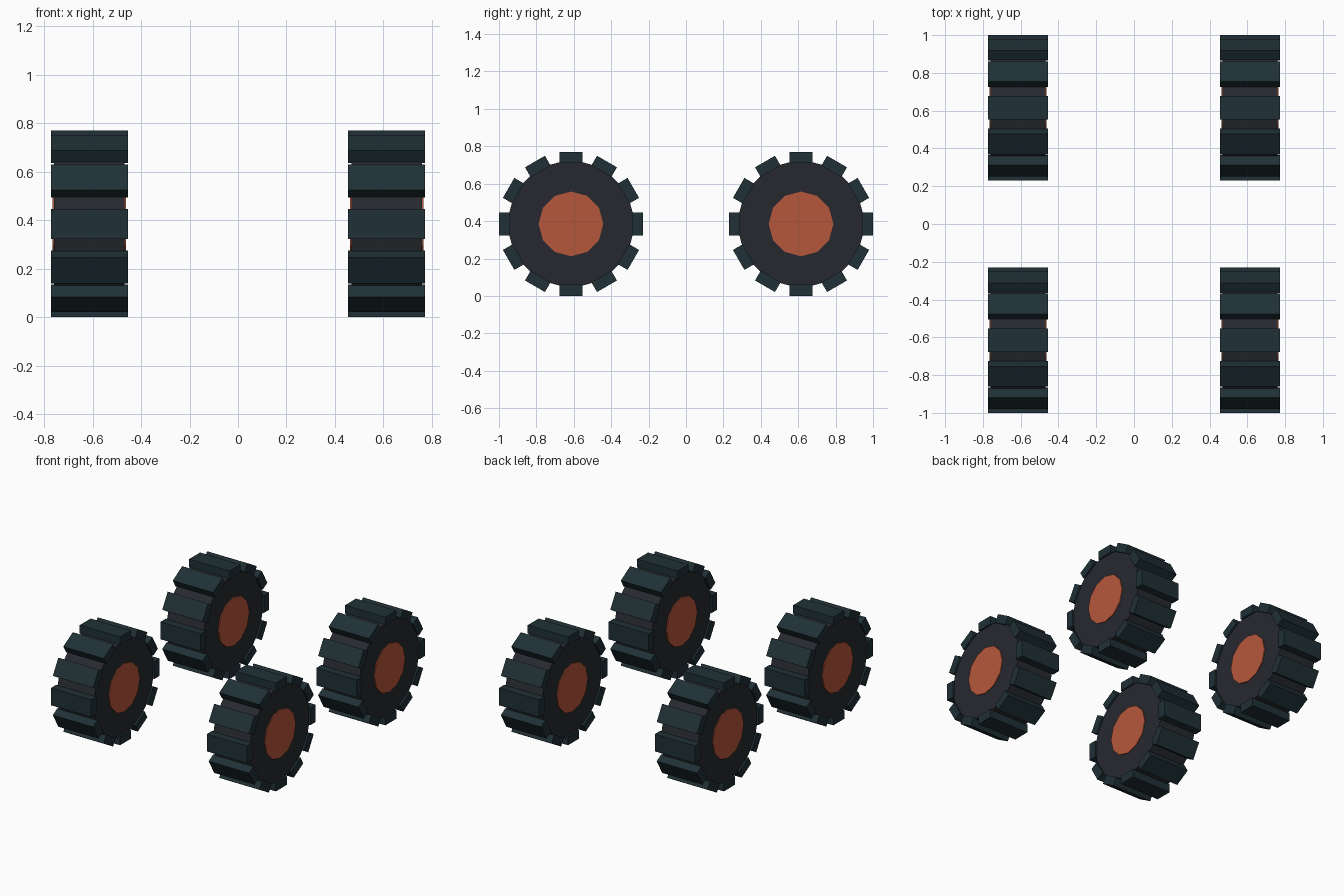
import bpy
import math
from mathutils import Matrix

if "Cube" in bpy.data.objects:
    bpy.data.objects.remove(bpy.data.objects["Cube"])

WHEEL_X, WHEEL_Y, WHEEL_Z = 0.6135, 0.615, 0.385
SIDES = 12


def material(name, color):
    mat = bpy.data.materials.new(name)
    mat.diffuse_color = (*color, 1)
    mat.use_nodes = True
    mat.node_tree.nodes["Principled BSDF"].inputs["Base Color"].default_value = mat.diffuse_color
    return mat


rubber = material("rubber", (0.02, 0.022, 0.028))
tread_rubber = material("tread_rubber", (0.014, 0.03, 0.037))
hub_paint = material("hub_paint", (0.47, 0.096, 0.044))


def disc(name, center, radius, width, mat):
    # Axle along x, with a corner pointing straight up
    bpy.ops.mesh.primitive_cylinder_add(
        vertices=SIDES, radius=radius, depth=width,
        location=center, rotation=(0, math.pi / 2, 0))
    obj = bpy.context.object
    obj.name = name
    obj.data.materials.append(mat)


def tread_block(name, center, angle):
    # Block sitting on the tire rim, turned around the axle
    bpy.ops.mesh.primitive_cube_add(size=1)
    obj = bpy.context.object
    obj.name = name
    obj.data.transform(Matrix.Translation((0, 0, 0.355))
                       @ Matrix.Diagonal((0.317, 0.123, 0.06, 1)))
    obj.location = center
    obj.rotation_euler.x = angle
    obj.data.materials.append(tread_rubber)


for side, sx in (("left", -1), ("right", 1)):
    for end, sy in (("front", -1), ("back", 1)):
        center = (sx * WHEEL_X, sy * WHEEL_Y, WHEEL_Z)
        label = f"{end}_{side}"
        disc(f"{label}_tire", center, 0.346, 0.29, rubber)
        disc(f"{label}_hub", center, 0.173, 0.303, hub_paint)
        for i in range(SIDES):
            tread_block(f"{label}_tread_{i + 1}", center, i * math.tau / SIDES)
